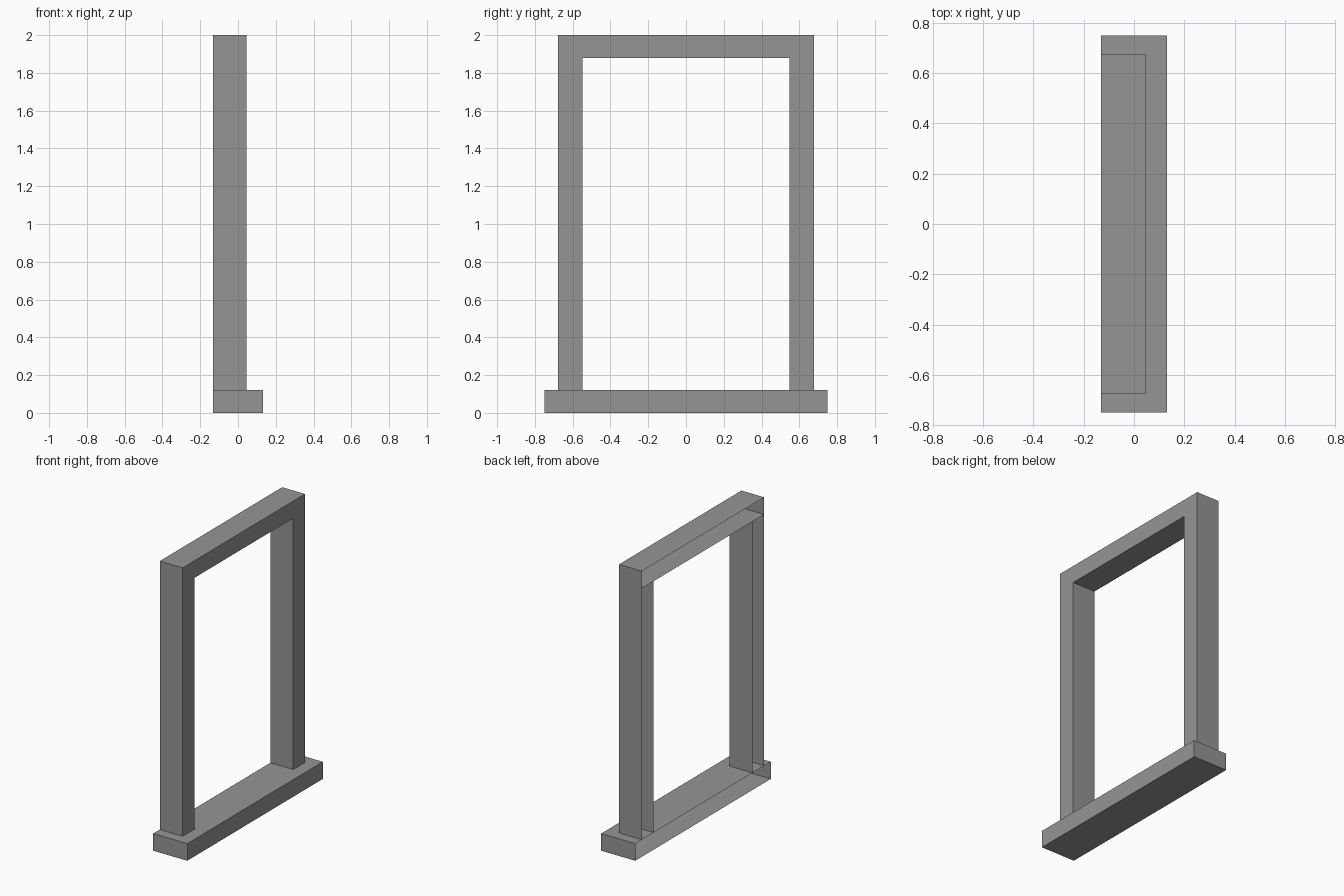
import bpy
import bmesh

cube = bpy.data.objects.get("Cube")
if cube:
    bpy.data.objects.remove(cube, do_unlink=True)

# Plain grey finish
grey = bpy.data.materials.new("grey")
grey.use_nodes = True
colour = (0.30, 0.30, 0.30, 1)
grey.diffuse_color = colour
grey.node_tree.nodes["Principled BSDF"].inputs["Base Color"].default_value = colour

BACK, FRAME_FACE, SILL_FACE = -0.132, 0.045, 0.132
SILL_TOP, BEAM_BOTTOM, TOP = 0.12, 1.88, 2.0
OUTER, INNER, SILL_END = 0.677, 0.547, 0.75


def open_box(name, x, y, z, open_ends=False):
    """Box without its wall-side face, and without ends where it meets others."""
    bm = bmesh.new()
    bmesh.ops.create_cube(bm, size=1)
    for v in bm.verts:
        v.co = [lo + (c + 0.5) * (hi - lo) for c, (lo, hi) in zip(v.co, (x, y, z))]
    bm.normal_update()
    hidden = [f for f in bm.faces
              if f.normal.x < -0.5 or (open_ends and abs(f.normal.z) > 0.5)]
    bmesh.ops.delete(bm, geom=hidden, context="FACES")
    mesh = bpy.data.meshes.new(name)
    bm.to_mesh(mesh)
    bm.free()
    mesh.materials.append(grey)
    obj = bpy.data.objects.new(name, mesh)
    bpy.context.collection.objects.link(obj)


# Projecting sill and top beam
open_box("sill", (BACK, SILL_FACE), (-SILL_END, SILL_END), (0, SILL_TOP))
open_box("top_beam", (BACK, FRAME_FACE), (-OUTER, OUTER), (BEAM_BOTTOM, TOP))

# Pair of upright posts
for name, side in (("front_post", -1), ("back_post", 1)):
    span = sorted((side * INNER, side * OUTER))
    open_box(name, (BACK, FRAME_FACE), span, (SILL_TOP, BEAM_BOTTOM), open_ends=True)
